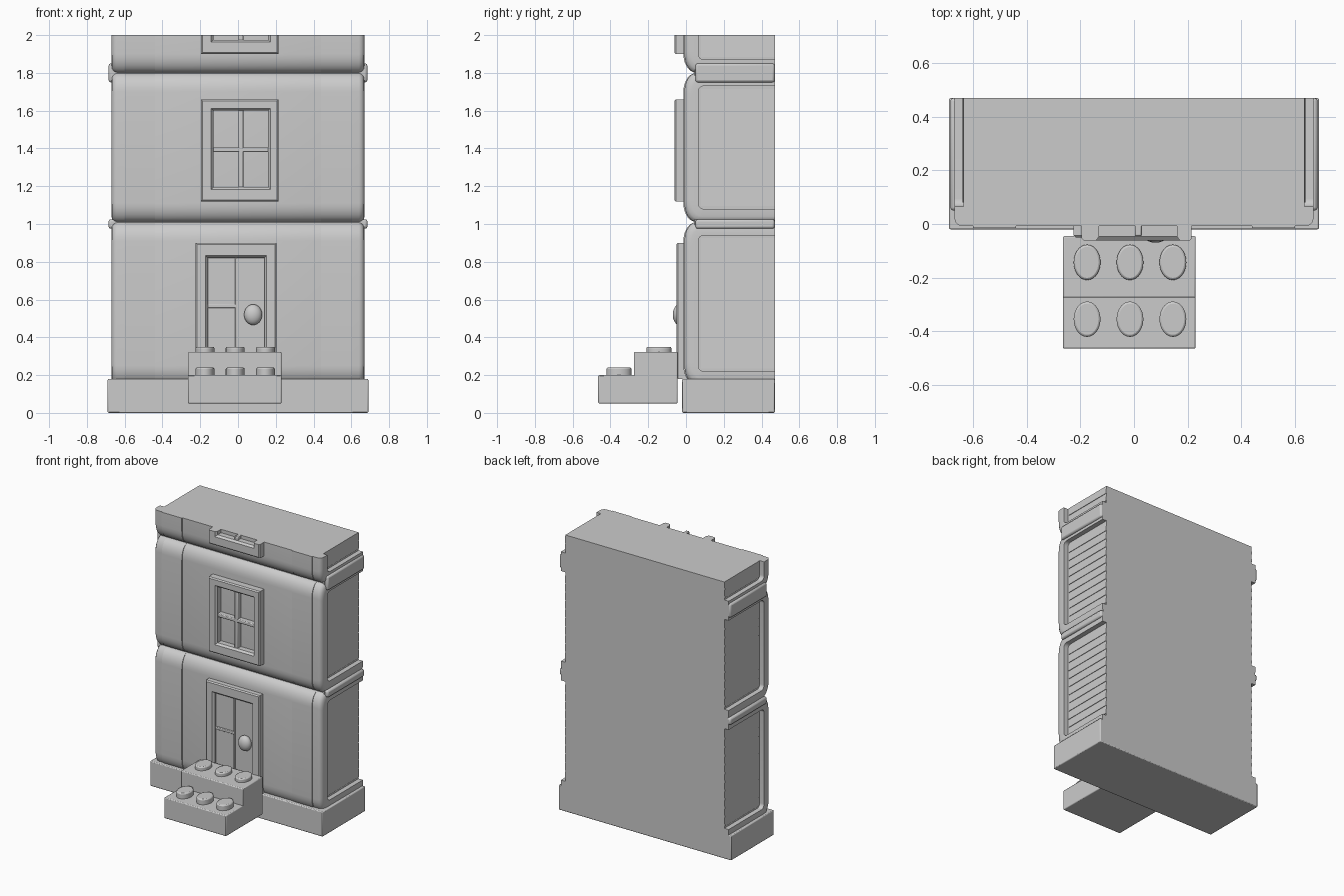
import bpy, bmesh, math
from mathutils import Vector

if "Cube" in bpy.data.objects:
    bpy.data.objects.remove(bpy.data.objects["Cube"])

stone = bpy.data.materials.new("grey_stone")
stone.use_nodes = True
GREY = (0.6, 0.6, 0.6, 1)
stone.diffuse_color = GREY
stone.node_tree.nodes["Principled BSDF"].inputs["Base Color"].default_value = GREY

BACK, TOP, HALF = 0.47, 2.0, 0.67


def finish(name, bm, bevel=0, angle=35):
    bmesh.ops.recalc_face_normals(bm, faces=bm.faces)
    mesh = bpy.data.meshes.new(name)
    bm.to_mesh(mesh)
    bm.free()
    mesh.materials.append(stone)
    ob = bpy.data.objects.new(name, mesh)
    bpy.context.collection.objects.link(ob)
    if bevel:
        mod = ob.modifiers.new("soft_edges", "BEVEL")
        mod.width, mod.segments = bevel, 2
    bpy.ops.object.select_all(action="DESELECT")
    ob.select_set(True)
    bpy.context.view_layer.objects.active = ob
    bpy.ops.object.shade_smooth_by_angle(angle=math.radians(angle))
    return ob


def clip_top(bm):
    cut = bmesh.ops.bisect_plane(bm, geom=bm.verts[:] + bm.edges[:] + bm.faces[:],
                                 plane_co=(0, 0, TOP), plane_no=(0, 0, 1), clear_outer=True)
    edges = [e for e in cut["geom_cut"] if isinstance(e, bmesh.types.BMEdge)]
    bmesh.ops.holes_fill(bm, edges=edges, sides=0)


def box(name, x, y, z, bevel=0):
    bm = bmesh.new()
    bmesh.ops.create_cube(bm, size=1)
    for v in bm.verts:
        v.co = Vector([(a + b) / 2 + c * (b - a) for c, (a, b) in zip(v.co, (x, y, z))])
    return finish(name, bm, bevel)


def outline(y, z0, z1, ry, rz, steps=7):
    """Side outline of a storey: back, rounded bottom, rounded top, back."""
    pts = [(BACK, z0)]
    for cz, sign in ((z0 + rz, -1), (z1 - rz, 1)):
        arc = []
        for i in range(steps + 1):
            a = math.pi / 2 * i / steps
            arc.append((y + ry * (1 - math.sin(a)), cz + sign * rz * math.cos(a)))
        pts += arc if sign < 0 else arc[::-1]
    return pts + [(BACK, z1)]


def skin_storey(name, sections):
    """Skin (x, outline) sections, cap both ends and the flat back."""
    bm = bmesh.new()
    rows = [[bm.verts.new((x, y, z)) for y, z in pts] for x, pts in sections]
    for a, b in zip(rows, rows[1:]):
        for i in range(len(a) - 1):
            bm.faces.new((a[i], a[i + 1], b[i + 1], b[i]))
    bm.faces.new(rows[0])
    bm.faces.new(rows[-1])
    bm.faces.new([r[0] for r in rows] + [r[-1] for r in reversed(rows)])
    clip_top(bm)
    finish(name, bm)


def storey(name, z0, z1):
    inner = outline(0.065, z0 + 0.07, z1 - 0.07, 0.03, 0.03)
    right = []
    for deg in (0, 30, 60, 90):
        a, r = math.radians(deg), 0.03
        d = r * (1 - math.cos(a))
        right.append((HALF - r + r * math.sin(a),
                      outline(-0.008 + d, z0 + d, z1 - d, 0.065, 0.1)))
    right += [(HALF, inner), (HALF - 0.035, inner)]
    left = [(-x, pts) for x, pts in reversed(right)]
    skin_storey(name, left + right)
    # shallow pilasters near the corners
    proud = outline(-0.014, z0 + 0.002, z1 - 0.002, 0.065, 0.1)
    for side, s in (("left", 1), ("right", -1)):
        skin_storey(f"{name}_{side}_pilaster", [(s * 0.44, proud), (s * 0.6, proud)])
        # overlapping boards in the side panel
        low, high = z0 + 0.085, min(z1 - 0.085, TOP)
        count = max(1, round((high - low) / 0.065))
        step = (high - low) / count
        bm = bmesh.new()
        for i in range(count):
            z = low + i * step
            section = [(0.63, z), (0.64, z), (0.636, z + step), (0.63, z + step)]
            ends = [[bm.verts.new((s * x, y, h)) for x, h in section] for y in (0.08, BACK)]
            for k in range(4):
                n = (k + 1) % 4
                bm.faces.new((ends[0][k], ends[0][n], ends[1][n], ends[1][k]))
            for e in ends:
                bm.faces.new(e)
        finish(f"{name}_{side}_boards", bm)


def surround(name, outer, hole, front, back=0.03):
    """Raised rectangular frame; outer and hole are (x0, x1, z0, z1)."""
    def grow(r, d):
        return (r[0] - d, r[1] + d, r[2] - d, r[3] + d)
    bm = bmesh.new()
    rings = []
    for (x0, x1, z0, z1), y in ((outer, back), (outer, front + 0.008), (grow(outer, -0.008), front),
                                (grow(hole, 0.012), front), (hole, front + 0.015), (hole, back)):
        rings.append([bm.verts.new((x, y, z)) for x, z in ((x0, z0), (x1, z0), (x1, z1), (x0, z1))])
    for a, b in zip(rings, rings[1:] + rings[:1]):
        for i in range(4):
            n = (i + 1) % 4
            bm.faces.new((a[i], a[n], b[n], b[i]))
    if outer[3] > TOP:
        cut = bmesh.ops.bisect_plane(bm, geom=bm.verts[:] + bm.edges[:] + bm.faces[:],
                                     plane_co=(0, 0, TOP), plane_no=(0, 0, 1), clear_outer=True)
        bmesh.ops.holes_fill(bm, edges=[e for e in cut["geom_cut"]
                                        if isinstance(e, bmesh.types.BMEdge)], sides=0)
    finish(name, bm, angle=25)


def window(name, z0):
    z1 = z0 + 0.54
    surround(name + "_frame", (-0.195, 0.215, z0, z1), (-0.13, 0.16, z0 + 0.075, z1 - 0.06), -0.062)
    box(name + "_upright", (0.003, 0.028), (-0.045, 0.02), (z0 + 0.07, min(z1 - 0.05, TOP)), 0.005)
    if z0 + 0.3 < TOP:
        box(name + "_crossbar", (-0.135, 0.165), (-0.045, 0.02), (z0 + 0.26, z0 + 0.285), 0.005)


def blob(name, centre, size, flat=False):
    bm = bmesh.new()
    if flat:
        bmesh.ops.create_cone(bm, cap_ends=True, segments=28, radius1=1, radius2=1, depth=2)
    else:
        bmesh.ops.create_uvsphere(bm, u_segments=20, v_segments=12, radius=1)
    for v in bm.verts:
        v.co = Vector([c + p * s for c, p, s in zip(centre, v.co, size)])
    return finish(name, bm, 0.008 if flat else 0)


# Walls, plinth and seam ledges
box("plinth", (-0.69, 0.69), (-0.02, BACK), (0, 0.18), 0.006)
storey("ground_storey", 0.15, 1.01)
storey("middle_storey", 1.01, 1.8)
storey("top_storey", 1.8, 2.6)
for name, z0, z1 in (("lower", 0.975, 1.025), ("upper", 1.75, 1.85)):
    for side, s in (("left", 1), ("right", -1)):
        box(f"{name}_{side}_ledge", sorted((s * 0.6, s * 0.685)), (0.05, BACK), (z0, z1), 0.012)
    box(f"{name}_seam_core", (-0.66, 0.66), (0.045, BACK), (z0, z1))

# Windows
window("middle_window", 1.12)
window("top_window", 1.9)

# Door with surround, centre strip, rail and knob
surround("door_frame", (-0.225, 0.205, 0.18, 0.9), (-0.16, 0.14, 0.3, 0.82), -0.05)
box("door_panel", (-0.165, 0.145), (-0.022, 0.02), (0.28, 0.83))
box("door_centre_strip", (-0.016, -0.004), (-0.03, 0.0), (0.3, 0.82), 0.003)
box("door_rail", (-0.16, -0.01), (-0.03, 0.0), (0.555, 0.575), 0.004)
blob("door_knob", (0.08, -0.035, 0.52), (0.048, 0.035, 0.055))

# Steps with round studs
box("lower_step", (-0.265, 0.23), (-0.465, -0.045), (0.05, 0.2), 0.006)
box("upper_step", (-0.265, 0.23), (-0.275, -0.045), (0.05, 0.322), 0.006)
for row, y, z in (("lower", -0.355, 0.215), ("upper", -0.143, 0.325)):
    for i in range(3):
        blob(f"{row}_stud_{i + 1}", (-0.175 + 0.16 * i, y, z), (0.05, 0.066, 0.025), flat=True)
